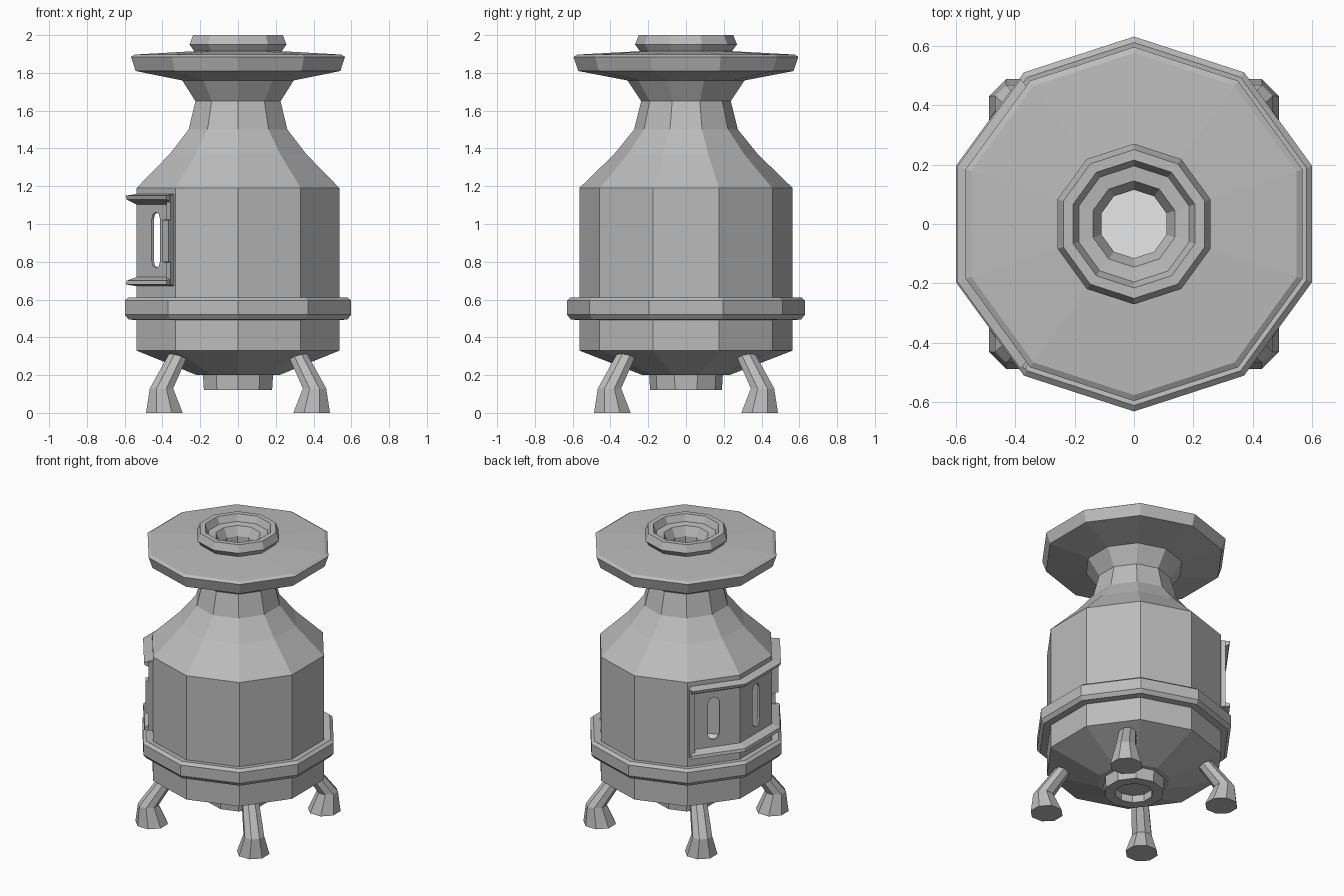
import bpy, bmesh, math
from mathutils import Vector

cube = bpy.data.objects.get("Cube")
if cube:
    bpy.data.objects.remove(cube)


def material(name, value):
    mat = bpy.data.materials.new(name)
    mat.use_nodes = True
    colour = (value, value, value, 1)
    mat.diffuse_color = colour
    mat.node_tree.nodes["Principled BSDF"].inputs["Base Color"].default_value = colour
    return mat


iron = material("grey iron", 0.5)
ash = material("pale ash", 0.9)
SIDES = 10
STEP = 360 / SIDES
FULL = [18 + STEP * i for i in range(SIDES)]


def finish(name, bm, mat=iron):
    bmesh.ops.remove_doubles(bm, verts=bm.verts, dist=0.0005)
    bmesh.ops.recalc_face_normals(bm, faces=bm.faces)
    mesh = bpy.data.meshes.new(name)
    bm.to_mesh(mesh)
    bm.free()
    mesh.materials.append(mat)
    obj = bpy.data.objects.new(name, mesh)
    bpy.context.collection.objects.link(obj)
    return obj


def on_side(radius, z, degrees):
    """Point on the ten-sided outline with the given corner radius."""
    half = math.radians(STEP / 2)
    off = math.radians((degrees - 18) % STEP) - half
    r = radius * math.cos(half) / math.cos(off)
    a = math.radians(degrees)
    return Vector((r * math.cos(a), r * math.sin(a), z))


def sweep(name, profile, closed=False, angles=FULL, mat=iron):
    """Turn a (radius, height) profile; a partial set of angles gets end caps."""
    bm = bmesh.new()
    rows = [[bm.verts.new(on_side(r, z, a)) for r, z in profile] for a in angles]
    whole = angles is FULL
    pairs = list(zip(rows, rows[1:] + rows[:1])) if whole else list(zip(rows, rows[1:]))
    count = len(profile)
    for a, b in pairs:
        for i in range(count if closed else count - 1):
            j = (i + 1) % count
            bm.faces.new((a[i], b[i], b[j], a[j]))
    if not whole:
        bm.faces.new(rows[0])
        bm.faces.new(rows[-1])
    return finish(name, bm, mat)


def loft(name, rings):
    """Join (centre, radius) rings of eight points, capped at both ends."""
    bm = bmesh.new()
    rows = []
    for centre, radius in rings:
        rows.append([bm.verts.new(Vector(centre) + Vector((
            radius * math.cos(math.tau * (i + 0.5) / 8),
            radius * math.sin(math.tau * (i + 0.5) / 8), 0))) for i in range(8)])
    for a, b in zip(rows, rows[1:]):
        for i in range(8):
            j = (i + 1) % 8
            bm.faces.new((a[i], a[j], b[j], b[i]))
    bm.faces.new(rows[0])
    bm.faces.new(rows[-1])
    return finish(name, bm)


# Bowl-shaped underside with ash outlet
sweep("base_bowl", [(0, .17), (.12, .17), (.12, .12), (.19, .12),
                    (.195, .2), (.23, .2), (.565, .33)])
sweep("ash_floor", [(0, .345), (.54, .345)], mat=ash)

# Hollow firebox wall
wall = sweep("firebox_wall", [(.565, .33), (.565, 1.19), (.55, 1.19), (.55, .33)], closed=True)

# Rounded slots cut through the three door sides
SLOT_ANGLES = (144, 180, 216)
bm = bmesh.new()
for angle in SLOT_ANGLES:
    a = math.radians(angle)
    out = Vector((math.cos(a), math.sin(a), 0))
    side = Vector((-out.y, out.x, 0))
    outline = []
    for i in range(10):
        t = math.pi * (i if i < 5 else i - 1) / 4
        z = .915 + (.11 if i < 5 else -.11)
        outline.append(side * .038 * math.cos(t) + Vector((0, 0, z + .038 * math.sin(t))))
    inner = [bm.verts.new(p + out * .45) for p in outline]
    outer = [bm.verts.new(p + out * .65) for p in outline]
    for i in range(10):
        j = (i + 1) % 10
        bm.faces.new((inner[i], inner[j], outer[j], outer[i]))
    bm.faces.new(inner)
    bm.faces.new(outer)
cutter = finish("slot_cutter", bm)
cutter.hide_render = True
cut = wall.modifiers.new("slots", "BOOLEAN")
cut.operation = "DIFFERENCE"
cut.solver = "EXACT"
cut.object = cutter
bpy.context.view_layer.update()
cut_mesh = bpy.data.meshes.new_from_object(
    wall.evaluated_get(bpy.context.evaluated_depsgraph_get()))
wall.modifiers.clear()
wall.data = cut_mesh
bpy.data.objects.remove(cutter)

# Raised belt around the body
sweep("belt", [(.56, .49), (.61, .495), (.63, .52), (.63, .595), (.61, .612), (.56, .605)],
      closed=True)

# Shoulder, neck and flared collar
sweep("shoulder_and_neck", [(.565, 1.19), (.38, 1.37), (.275, 1.5), (.237, 1.65), (.31, 1.76)])

# Wide top plate
sweep("top_plate", [(.31, 1.76), (.57, 1.81), (.595, 1.885), (.575, 1.897), (.24, 1.915)])

# Stepped flue opening
sweep("flue_ring", [(.24, 1.91), (.27, 1.95), (.25, 2), (.215, 2), (.195, 1.955),
                    (.145, 1.95), (.115, 1.89), (.115, 1.8)])

# Door frame wrapping three sides
ARC = [128, 162, 198, 232]
sweep("door_top_bar", [(.56, 1.1), (.62, 1.13), (.625, 1.15), (.56, 1.16)], True, ARC)
sweep("door_bottom_bar", [(.56, .72), (.62, .7), (.625, .68), (.56, .67)], True, ARC)
for name, arc in (("door_back_bar", [127, 130.5]), ("door_front_bar", [229.5, 233])):
    sweep(name, [(.56, .67), (.595, .68), (.595, 1.15), (.56, 1.16)], True, arc)
sweep("door_latch", [(.56, .79), (.615, .8), (.615, 1.02), (.56, 1.03)], True, [227.5, 233])

# Four splayed legs
for sx, sy, name in ((1, 1, "back_left"), (-1, 1, "back_right"),
                     (1, -1, "front_left"), (-1, -1, "front_right")):
    path = ((.39, 0, .105), (.405, .13, .067), (.33, .28, .058), (.31, .32, .055))
    loft(name + "_leg", [((sx * d, sy * d, z), r) for d, z, r in path])
